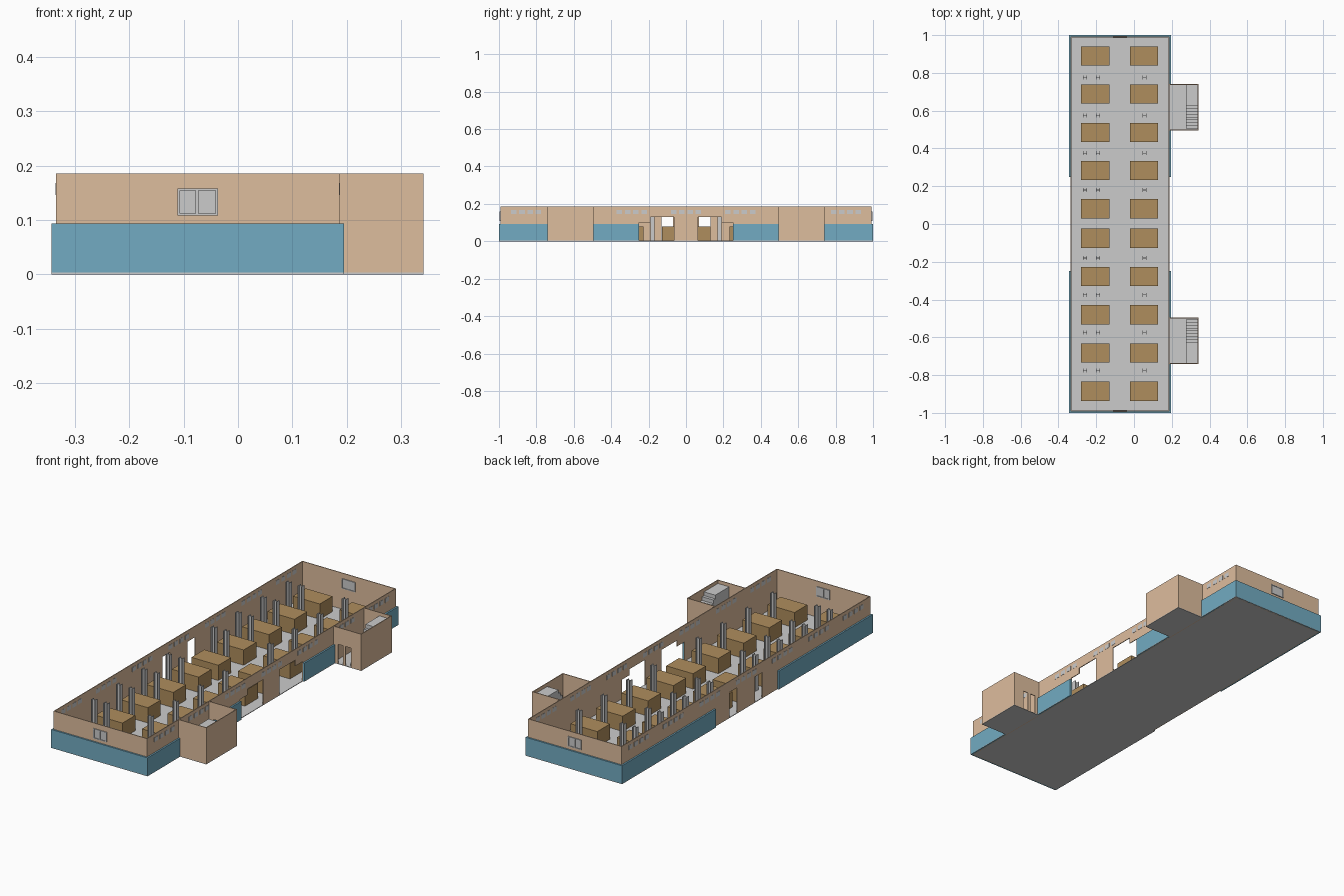
import bpy, bmesh
from mathutils import Vector

if "Cube" in bpy.data.objects:
    bpy.data.objects.remove(bpy.data.objects["Cube"])

H = 0.185           # wall height
XL, XR = -0.335, 0.187
YE = 0.992
T = 0.004           # wall thickness


def material(name, rgb):
    m = bpy.data.materials.new(name)
    m.diffuse_color = (*rgb, 1)
    m.use_nodes = True
    m.node_tree.nodes["Principled BSDF"].inputs["Base Color"].default_value = m.diffuse_color
    return m


BEIGE = material("beige_plaster", (0.73, 0.51, 0.34))
BLUE = material("blue_plinth", (0.17, 0.41, 0.54))
WOOD = material("brown_wood", (0.43, 0.27, 0.11))


def finish(name, bm, mat=None):
    bmesh.ops.recalc_face_normals(bm, faces=bm.faces)
    me = bpy.data.meshes.new(name)
    bm.to_mesh(me)
    bm.free()
    if mat:
        me.materials.append(mat)
    ob = bpy.data.objects.new(name, me)
    bpy.context.collection.objects.link(ob)
    return ob


def add_box(bm, x, y, z):
    vs = bmesh.ops.create_cube(bm, size=1)["verts"]
    for v in vs:
        v.co = Vector([(r[0] + r[1]) / 2 + c * (r[1] - r[0])
                       for r, c in zip((x, y, z), v.co)])


def boxes(name, items, mat=None):
    bm = bmesh.new()
    for it in items:
        add_box(bm, *it)
    return finish(name, bm, mat)


def prism(name, pts, axis, lo, hi, mat=None):
    """Extrude a flat outline along x, y or z."""
    def place(p, d):
        return {"x": (d, p[0], p[1]), "y": (p[0], d, p[1]), "z": (p[0], p[1], d)}[axis]
    bm = bmesh.new()
    f = bm.faces.new([bm.verts.new(place(p, lo)) for p in pts])
    r = bmesh.ops.extrude_face_region(bm, geom=[f])
    step = Vector(place((0, 0), hi - lo))
    for v in r["geom"]:
        if isinstance(v, bmesh.types.BMVert):
            v.co += step
    return finish(name, bm, mat)


def wall_outline(a, b, openings):
    """Wall outline with door openings (lo, hi, top) cut up from the ground."""
    pts = [(a, H), (a, 0)]
    for lo, hi, top in openings:
        if pts[-1] == (lo, 0):
            pts.pop()
        if pts[-1] == (lo, 0) or pts[-1][0] != lo:
            pts.append((lo, 0))
        pts += [(lo, top), (hi, top), (hi, 0)]
    return pts + [(b, 0), (b, H)]


# Floor slab
boxes("floor", [((-0.343, 0.195), (-1, -0.25), (0, 0.003)),
                ((XL, XR), (-0.25, 0.25), (0, 0.003)),
                ((-0.343, 0.195), (0.25, 1), (0, 0.003))])

# Long walls with entrance openings
prism("left_wall", wall_outline(-YE, YE, [(-0.13, -0.07, 0.13), (0.07, 0.13, 0.13)]),
      "x", XL, XL + T, BEIGE)
right_openings = [(-0.25, -0.19, 0.1), (-0.19, -0.065, 0.13),
                  (0.065, 0.19, 0.13), (0.19, 0.25, 0.1)]
prism("right_wall", wall_outline(-YE, YE, right_openings), "x", XR - T, XR, BEIGE)

# End walls
for s, n in ((-1, "front"), (1, "back")):
    a, b = sorted((s * YE, s * (YE - T)))
    boxes(n + "_wall", [((XL, XR), (a, b), (0, H))], BEIGE)

# Blue plinth around the two ends, interrupted behind the stair towers
items = []
for s in (-1, 1):
    def span(a, b):
        return tuple(sorted((s * a, s * b)))
    items += [((-0.343, 0.195), span(YE, 1), (0, 0.093)),
              ((-0.343, XL), span(0.25, YE), (0, 0.093)),
              ((XR, 0.195), span(0.25, 0.495), (0, 0.093)),
              ((XR, 0.195), span(0.74, YE), (0, 0.093))]
boxes("plinth", items, BLUE)

# High strip windows, four panes to a group
panes = []
for c in (-0.855, -0.58, -0.29, 0, 0.29, 0.58, 0.855):
    for k in range(4):
        y = c + (k - 1.5) * 0.044
        for x in (XL, XR - T):
            panes.append(((x - 0.001, x + T + 0.001), (y - 0.015, y + 0.015), (0.146, 0.168)))
boxes("strip_windows", panes)

# Sliding windows in the end walls
for s, n in ((-1, "front"), (1, "back")):
    def depth(o, i):
        return tuple(sorted((s * (YE + o), s * (YE - T - i))))
    x0, x1, z0, z1, w = -0.111, -0.037, 0.108, 0.158, 0.004
    fy = depth(0.004, 0.004)
    boxes(n + "_window_frame", [((x0, x1), fy, (z0, z0 + w)), ((x0, x1), fy, (z1 - w, z1)),
                                ((x0, x0 + w), fy, (z0, z1)), ((x1 - w, x1), fy, (z0, z1)),
                                ((-0.078, -0.073), fy, (z0, z1))])
    boxes(n + "_window_glass", [((x0, x1), depth(0.001, 0.001), (z0, z1))])

# Crates in two rows
crates = []
for y in (0.081, 0.283, 0.485, 0.688, 0.89):
    for c in (-y + 0.005, y):
        for x0 in (-0.281, -0.022):
            crates.append(((x0, x0 + 0.15), (c - 0.051, c + 0.051), (0.003, 0.08)))
boxes("crates", crates, WOOD)

# Steel I-section columns
r, w = 0.011, 0.003
cols = []
for y in (0.18, 0.375, 0.575, 0.775):
    for cy in (-y, y):
        for cx in (-0.26, -0.191, 0.055):
            z = (0.003, 0.182)
            cols += [((cx - r, cx - r + w), (cy - r, cy + r), z),
                     ((cx + r - w, cx + r), (cy - r, cy + r), z),
                     ((cx - r + w, cx + r - w), (cy - w / 2, cy + w / 2), z)]
boxes("columns", cols)

# Stair towers, mirrored front and back
X0, X1, Y0, Y1 = XR, 0.341, 0.495, 0.74
for s, n in ((-1, "front"), (1, "back")):
    def span(a, b):
        return tuple(sorted((s * a, s * b)))
    boxes(n + "_tower_floor", [((X0, X1), span(Y0, Y1), (0, 0.003))])
    boxes(n + "_tower_walls", [((X1 - T, X1), span(Y0, Y1), (0, H)),
                               ((X0, X1), span(Y1 - T, Y1), (0, H))], BEIGE)
    prism(n + "_tower_door_wall",
          wall_outline(X0, X1, [(0.212, 0.24, 0.1), (0.254, 0.284, 0.1)]),
          "y", *span(Y0, Y0 + T), BEIGE)
    # Stair flight rising to the landing at the outer end
    steps, top, start, run = 9, 0.168, 0.505, 0.015
    prof = [(s * start, 0.003)]
    for i in range(steps):
        z = top * (i + 1) / steps
        prof += [(s * (start + i * run), z), (s * (start + (i + 1) * run), z)]
    prof[-1] = (s * (Y1 - T), top)
    prof.append((s * (Y1 - T), 0.003))
    prism(n + "_stairs", prof, "x", 0.274, X1 - T)
